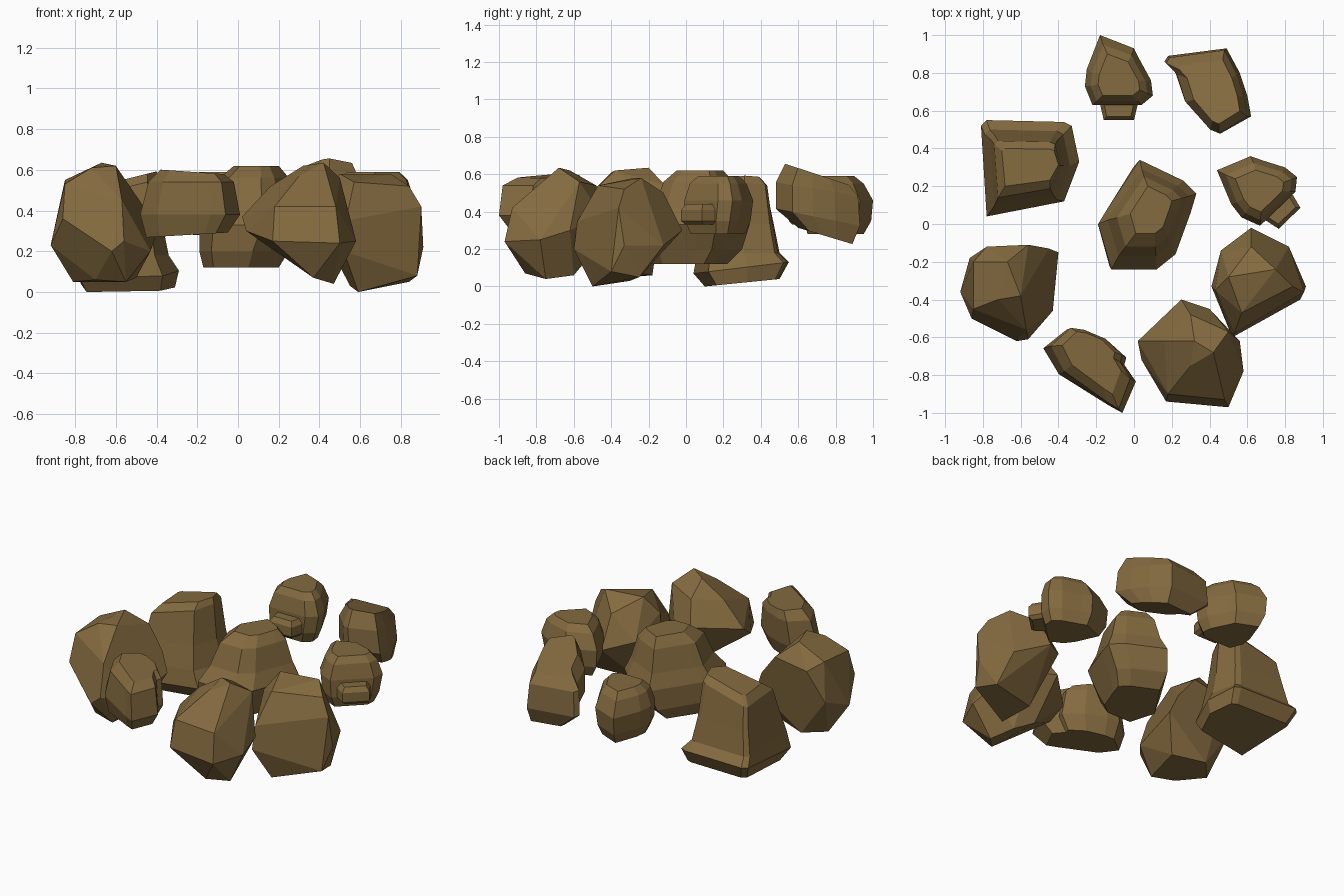
import bpy, bmesh, math
from mathutils import Matrix

mat = bpy.data.materials.new("brown_stone")
mat.diffuse_color = (0.23, 0.145, 0.05, 1)


def loft(bm, outline, levels):
    """Stack copies of an outline, each fitted to (z, x0, x1, y0, y1[, slope_x, slope_y])."""
    xs, ys = [p[0] for p in outline], [p[1] for p in outline]
    ax, bx, ay, by = min(xs), max(xs), min(ys), max(ys)
    rings = []
    for z, x0, x1, y0, y1, *tilt in levels:
        tx, ty = tilt or (0, 0)
        ring = []
        for px, py in outline:
            x = x0 + (px - ax) / (bx - ax) * (x1 - x0)
            y = y0 + (py - ay) / (by - ay) * (y1 - y0)
            ring.append(bm.verts.new((x, y, z + tx * (x - (x0 + x1) / 2) + ty * (y - (y0 + y1) / 2))))
        rings.append(ring)
    n = len(outline)
    for a, b in zip(rings, rings[1:]):
        for i in range(n):
            j = (i + 1) % n
            bm.faces.new((a[i], a[j], b[j], b[i]))
    bm.faces.new(rings[0][::-1])
    bm.faces.new(rings[-1])


def finish(name, bm, place=Matrix()):
    bmesh.ops.recalc_face_normals(bm, faces=bm.faces)
    bm.transform(place)
    me = bpy.data.meshes.new(name)
    bm.to_mesh(me)
    bm.free()
    me.materials.append(mat)
    bpy.context.collection.objects.link(bpy.data.objects.new(name, me))


def rock(name, *parts, place=Matrix()):
    bm = bmesh.new()
    for outline, levels in parts:
        loft(bm, outline, levels)
    finish(name, bm, place)


def boulder(name, corners):
    """Chunky convex rock wrapped around a few corner points."""
    bm = bmesh.new()
    for c in corners:
        bm.verts.new(c)
    hull = bmesh.ops.convex_hull(bm, input=bm.verts)
    bmesh.ops.delete(bm, geom=list({v for v in hull["geom_interior"] if isinstance(v, bmesh.types.BMVert)}),
                     context='VERTS')
    bmesh.ops.dissolve_limit(bm, angle_limit=math.radians(9), verts=bm.verts, edges=bm.edges)
    finish(name, bm)


# wide-based rock, back left, top sloping down to the left
rock("rock_back_left", (
    [(-.81, .52), (-.78, .04), (-.37, .12), (-.29, .33), (-.33, .52), (-.37, .54), (-.78, .55)],
    [(.02, -.77, -.31, .1, .5, 0, .1), (.1, -.81, -.29, .04, .55, 0, .12), (.18, -.79, -.34, .06, .5),
     (.33, -.76, -.37, .1, .47), (.51, -.74, -.39, .14, .44, .25, 0), (.555, -.7, -.4, .2, .4, .25, 0)]))

# centre rock with a stepped shoulder
rock("rock_centre", (
    [(.03, .34), (-.16, .05), (-.19, 0), (-.12, -.24), (.12, -.24), (.22, -.16), (.3, .06), (.33, .16), (.26, .23)],
    [(.12, -.17, .2, -.18, .22), (.2, -.19, .25, -.22, .3), (.33, -.19, .33, -.24, .34),
     (.42, -.14, .29, -.17, .29), (.56, -.09, .25, -.12, .25), (.62, -.02, .2, -.05, .2)]))

# left rock
boulder("rock_left", [
    (-.81, -.3, .05), (-.7, -.46, .06), (-.55, -.5, .05), (-.5, -.25, .07), (-.7, -.18, .06),
    (-.92, -.36, .23), (-.87, -.18, .3), (-.86, -.5, .36), (-.62, -.62, .2), (-.56, -.61, .25),
    (-.43, -.46, .2), (-.4, -.28, .25), (-.4, -.15, .28), (-.45, -.13, .4), (-.85, -.45, .53),
    (-.85, -.2, .55), (-.57, -.56, .45), (-.72, -.4, .61), (-.6, -.38, .62), (-.56, -.11, .54),
    (-.67, -.2, .635), (-.78, -.12, .5)])

# small long rock, front
rock("rock_front_small", (
    [(-.48, -.65), (-.4, -.79), (-.14, -.96), (-.07, -1), (0, -.83), (-.06, -.74), (-.05, -.7),
     (-.15, -.61), (-.28, -.56), (-.36, -.55)],
    [(.28, -.45, -.05, -.93, -.6, .06, 0), (.38, -.48, .01, -1, -.56), (.54, -.44, -.02, -.98, -.55),
     (.59, -.38, -.07, -.9, -.57, -.07, 0)]))

# large leaning rock, front
boulder("rock_front_large", [
    (.37, -.86, .07), (.47, -.75, .04), (.42, -.6, .06), (.3, -.55, .12), (.17, -.94, .25),
    (.5, -.97, .24), (.58, -.78, .25), (.56, -.62, .3), (.02, -.62, .37), (.04, -.72, .3),
    (.25, -.4, .4), (.4, -.45, .38), (.18, -.9, .42), (.48, -.93, .42), (.16, -.62, .52),
    (.3, -.75, .57), (.3, -.48, .54), (.5, -.57, .56), (.42, -.68, .635), (.32, -.62, .62)])

# right rock, sloping back above its front face
boulder("rock_right", [
    (.59, -.5, 0), (.55, -.3, .03), (.84, -.25, .05), (.88, -.4, .08), (.52, -.6, .2),
    (.41, -.33, .3), (.91, -.33, .22), (.82, -.12, .22), (.62, -.02, .3), (.46, -.14, .35),
    (.53, -.58, .35), (.9, -.36, .42), (.43, -.35, .47), (.57, -.47, .54), (.84, -.33, .52),
    (.75, -.24, .58), (.5, -.28, .58), (.62, -.12, .5)])

# leaning rock, back right
rock("rock_back_right", (
    [(.16, .86), (.22, .8), (.27, .65), (.41, .5), (.46, .48), (.62, .57), (.6, .68), (.56, .8), (.49, .93), (.18, .89)],
    [(.27, .28, .57, .6, .89, 0, -.3), (.37, .16, .62, .48, .93, 0, -.2),
     (.52, .17, .6, .48, .92, 0, -.17), (.6, .24, .56, .53, .87, 0, -.33)]))

# two small rocks of the same shape, each with a square stub
body = ([(-.1, .2), (-.17, .02), (-.18, -.07), (-.14, -.17), (.12, -.17), (.18, -.12), (.17, -.04), (.11, .07), (.08, .13)],
        [(.28, -.14, .13, -.15, .15), (.35, -.17, .16, -.17, .19), (.46, -.18, .18, -.17, .2),
         (.55, -.15, .15, -.15, .15), (.59, -.11, .11, -.12, .1)])
stub = ([(-1, 0), (-.8, -1), (.8, -1), (1, 0), (.8, 1), (-.8, 1)],
        [(.33, -.08, .08, -.23, -.08), (.35, -.1, .1, -.25, -.08),
         (.41, -.1, .1, -.25, -.08), (.44, -.08, .08, -.23, -.08)])
for name, x, y, turn in (("rock_back", -.08, .8, 0), ("rock_right_small", .65, .21, 44)):
    rock(name, body, stub, place=Matrix.Translation((x, y, 0)) @ Matrix.Rotation(math.radians(turn), 4, 'Z'))
